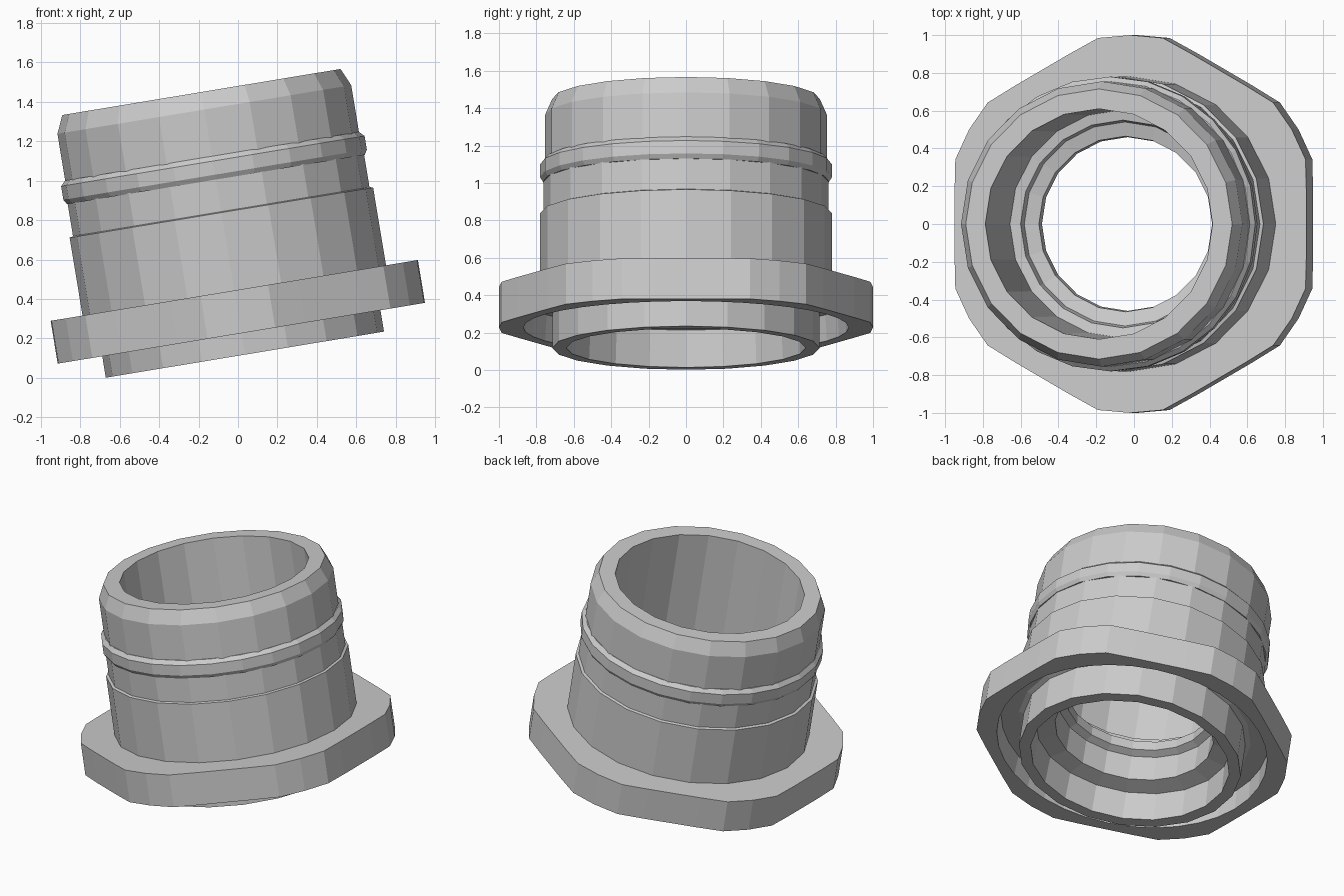
import bpy, bmesh
from math import sin, cos, pi, radians
from mathutils import Matrix

if "Cube" in bpy.data.objects:
    bpy.data.objects.remove(bpy.data.objects["Cube"])

# Whole fitting leans 9.4 degrees towards -x
TILT = Matrix.Translation((0.035, 0, 0.118)) @ Matrix.Rotation(radians(-9.4), 4, 'Y')


def lathe(name, profile, sides):
    """Revolve a closed profile of (radius, height); radius may be a function of angle."""
    bm = bmesh.new()
    loops = []
    for r, z in profile:
        loop = []
        for i in range(sides):
            a = 2 * pi * i / sides
            rad = r(a) if callable(r) else r
            loop.append(bm.verts.new((rad * cos(a), rad * sin(a), z)))
        loops.append(loop)
    for k in range(len(loops)):
        lo, hi = loops[k], loops[(k + 1) % len(loops)]
        for i in range(sides):
            j = (i + 1) % sides
            bm.faces.new((lo[i], lo[j], hi[j], hi[i]))
    bmesh.ops.recalc_face_normals(bm, faces=bm.faces)
    bm.transform(TILT)
    mesh = bpy.data.meshes.new(name)
    bm.to_mesh(mesh)
    bm.free()
    obj = bpy.data.objects.new(name, mesh)
    bpy.context.collection.objects.link(obj)
    return obj


def hex_radius(a):
    """Hexagon with its corners cut to a unit circle."""
    off = (a + pi / 6) % (pi / 3) - pi / 6
    return min(1.0, 0.944 / cos(off))


# Stepped hollow body: outside going up, then bore going down
lathe("body", [
    (0.715, 0.0), (0.715, 0.24), (0.78, 0.26), (0.78, 0.73), (0.762, 0.735),
    (0.762, 0.92), (0.755, 1.0), (0.755, 1.26), (0.715, 1.35),
    (0.61, 1.35), (0.605, 0.58), (0.55, 0.57), (0.54, 0.51), (0.465, 0.49),
    (0.46, 0.42), (0.51, 0.40), (0.51, 0.22), (0.63, 0.20), (0.64, 0.0),
], 20)

# Raised band below the rim
lathe("raised_band", [
    (0.70, 0.90), (0.765, 0.90), (0.78, 0.925), (0.78, 0.995), (0.755, 1.02), (0.70, 1.02),
], 24)

# Hexagonal flange with recessed underside
lathe("hex_flange", [
    (hex_radius, 0.11), (hex_radius, 0.33), (0.70, 0.33), (0.70, 0.25),
    (0.86, 0.25), (0.87, 0.11),
], 36)
